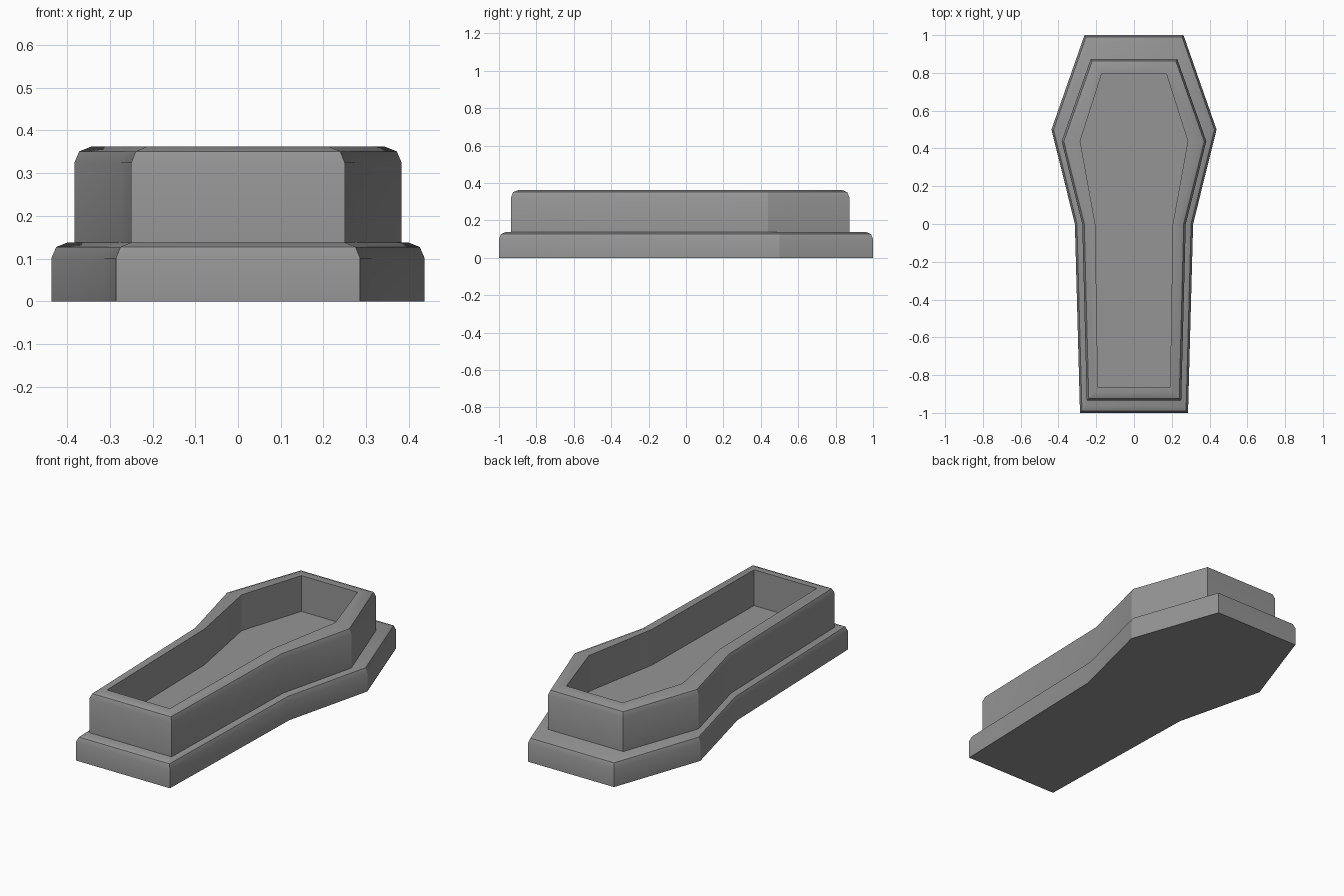
import bpy, bmesh, math
from mathutils import Vector

if "Cube" in bpy.data.objects:
    bpy.data.objects.remove(bpy.data.objects["Cube"])

BEVEL = 0.037

# dark grey stone
stone = bpy.data.materials.new("dark_stone")
stone.diffuse_color = (0.3, 0.3, 0.3, 1)
stone.use_nodes = True
stone.node_tree.nodes["Principled BSDF"].inputs["Base Color"].default_value = stone.diffuse_color


def outline(half):
    """Mirror the right-hand half (foot to head) into a counter-clockwise outline."""
    return [Vector(p) for p in half] + [Vector((-x, y)) for x, y in reversed(half)]


def inset(points, d):
    """Mitred inward offset of a counter-clockwise outline."""
    result = []
    for i, p in enumerate(points):
        a = (p - points[i - 1]).normalized()
        b = (points[(i + 1) % len(points)] - p).normalized()
        na, nb = Vector((-a.y, a.x)), Vector((-b.y, b.x))
        result.append(p + (na + nb) * d / (1 + na.dot(nb)))
    return result


def rounded_sides(points, z0, z1):
    """Loops for vertical sides with a two-segment rounded top rim."""
    k = BEVEL * (1 - math.sqrt(0.5))
    return [(points, z0), (points, z1 - BEVEL),
            (inset(points, k), z1 - k), (inset(points, BEVEL), z1)]


def loft(name, loops):
    """Skin a stack of loops and cap both ends."""
    bm = bmesh.new()
    rings = [[bm.verts.new((p.x, p.y, z)) for p in pts] for pts, z in loops]
    n = len(rings[0])
    for low, high in zip(rings, rings[1:]):
        for i in range(n):
            j = (i + 1) % n
            bm.faces.new((low[i], low[j], high[j], high[i]))
    bm.faces.new(rings[0][::-1])
    bm.faces.new(rings[-1])
    bmesh.ops.recalc_face_normals(bm, faces=bm.faces)
    mesh = bpy.data.meshes.new(name)
    bm.to_mesh(mesh)
    bm.free()
    mesh.materials.append(stone)
    obj = bpy.data.objects.new(name, mesh)
    bpy.context.collection.objects.link(obj)
    bpy.ops.object.select_all(action='DESELECT')
    obj.select_set(True)
    bpy.context.view_layer.objects.active = obj
    bpy.ops.object.shade_smooth_by_angle(angle=math.radians(26))


# wide plinth
plinth = outline([(0.286, -1), (0.313, 0), (0.437, 0.5), (0.262, 1)])
loft("plinth", rounded_sides(plinth, 0, 0.138))

# hollow coffin box with a sunken floor
box = outline([(0.25, -0.935), (0.274, 0), (0.383, 0.438), (0.229, 0.873)])
cavity = outline([(0.191, -0.865), (0.205, 0), (0.285, 0.438), (0.171, 0.795)])
loft("coffin_box", rounded_sides(box, 0.13, 0.362) + [(cavity, 0.362), (cavity, 0.165)])
